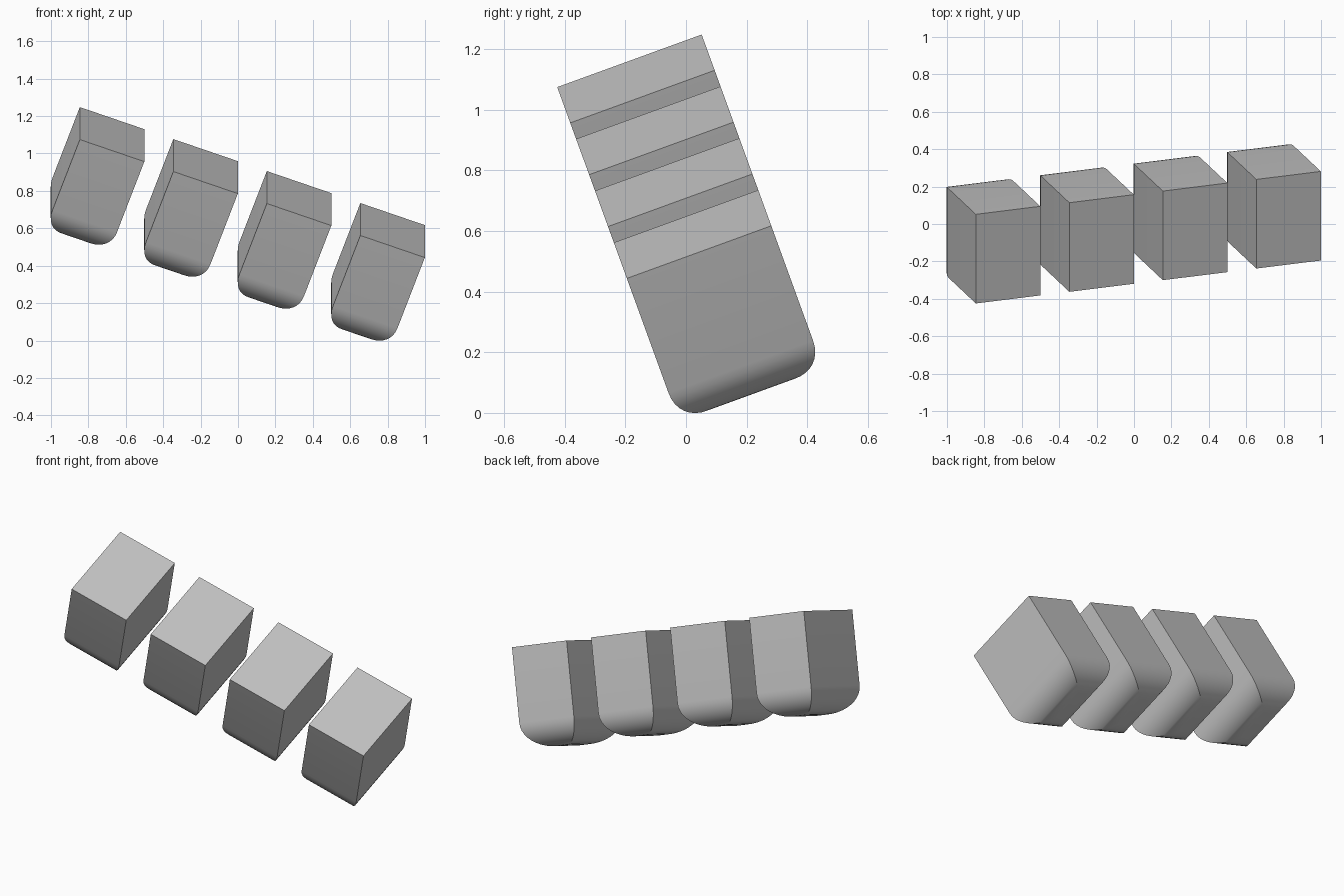
import bpy, bmesh
from math import radians
from mathutils import Matrix, Vector

if "Cube" in bpy.data.objects:
    bpy.data.objects.remove(bpy.data.objects["Cube"], do_unlink=True)

WIDTH, DEPTH, HEIGHT = 0.367, 0.507, 0.577
RADIUS, SPACING = 0.148, 0.532

# One plain grey for every block
grey = bpy.data.materials.new("plain_grey")
grey.use_nodes = True
colour = (0.55, 0.55, 0.55, 1)
grey.diffuse_color = colour
grey.node_tree.nodes["Principled BSDF"].inputs["Base Color"].default_value = colour

# Block with a rounded underside and sharp upright edges
bm = bmesh.new()
bmesh.ops.create_cube(bm, size=1)
bmesh.ops.scale(bm, verts=bm.verts, vec=(WIDTH, DEPTH, HEIGHT))
bottom = [e for e in bm.edges if all(v.co.z < 0 for v in e.verts)]
bmesh.ops.bevel(bm, geom=bottom, offset=RADIUS, segments=10,
                profile=0.5, affect='EDGES', clamp_overlap=True)
bmesh.ops.recalc_face_normals(bm, faces=bm.faces)
mesh = bpy.data.meshes.new("rounded_block")
bm.to_mesh(mesh)
bm.free()
mesh.materials.append(grey)

# Row of four blocks, tilted as a whole
tilt = Matrix.Rotation(radians(20), 4, 'X') @ Matrix.Rotation(radians(20), 4, 'Y')
place = Matrix.Translation(Vector((-0.022, 0.021, 0.591))) @ tilt
for i in range(4):
    block = bpy.data.objects.new(f"rounded_block_{i + 1}", mesh)
    bpy.context.collection.objects.link(block)
    block.matrix_world = place @ Matrix.Translation(((i - 1.5) * SPACING, 0, 0))

# Smooth the rounding, keep the corners crisp
bpy.ops.object.select_all(action='DESELECT')
block.select_set(True)
bpy.context.view_layer.objects.active = block
bpy.ops.object.shade_smooth_by_angle(angle=radians(30))
